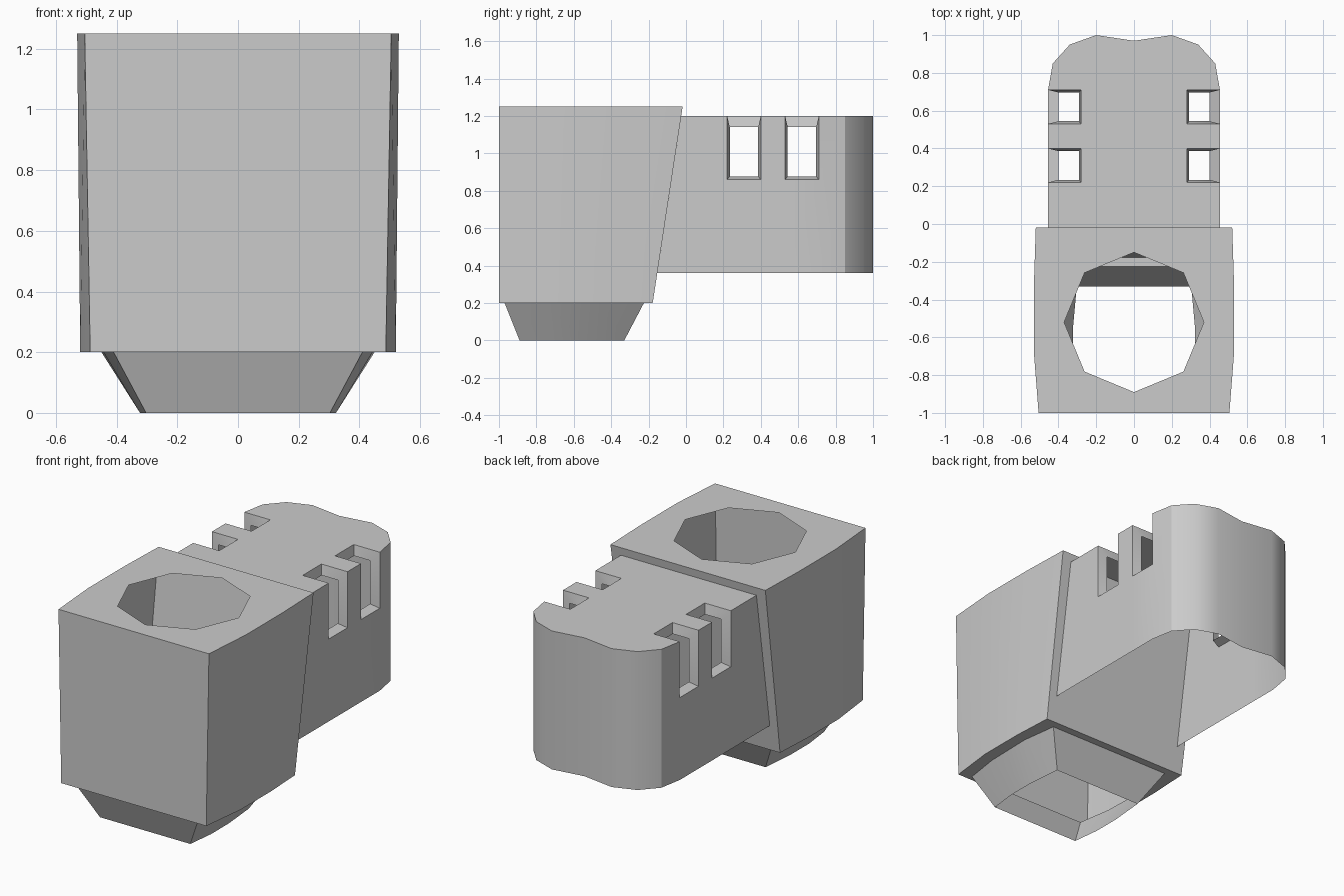
import bpy, bmesh, math

if "Cube" in bpy.data.objects:
    bpy.data.objects.remove(bpy.data.objects["Cube"])


def finish(name, faces):
    """Make a half (x >= 0) from face point lists, mirror it and shade it."""
    bm = bmesh.new()
    for pts in faces:
        for s in (1, -1):
            bm.faces.new([bm.verts.new((s * x, y, z)) for x, y, z in pts])
    bmesh.ops.remove_doubles(bm, verts=bm.verts[:], dist=0.0005)
    bmesh.ops.recalc_face_normals(bm, faces=bm.faces[:])
    me = bpy.data.meshes.new(name)
    bm.to_mesh(me)
    bm.free()
    ob = bpy.data.objects.new(name, me)
    bpy.context.collection.objects.link(ob)
    bpy.ops.object.select_all(action='DESELECT')
    ob.select_set(True)
    bpy.context.view_layer.objects.active = ob
    bpy.ops.object.shade_smooth_by_angle(angle=math.radians(30))
    return ob


def strip(a, b, closed=False):
    """Quads between two equally long rows of points."""
    n = len(a)
    return [[a[i], a[(i + 1) % n], b[(i + 1) % n], b[i]]
            for i in range(n if closed else n - 1)]


def row(pts, z):
    """Half outline running from the front centre to the back centre."""
    pts = [(0, pts[0][1])] + pts + [(0, pts[-1][1])]
    return [(x, y, z) for x, y in pts]


# Front block: thin shell with octagonal mouth and open funnel underneath
top = row([(.505, -1), (.53, -.68), (.53, -.33), (.52, -.018)], 1.25)
base = row([(.487, -1), (.52, -.72), (.52, -.43), (.507, -.178)], .2)
funnel_top = row([(.41, -.97), (.443, -.75), (.45, -.45), (.42, -.225)], .2)
funnel_low = row([(.303, -.89), (.323, -.72), (.323, -.55), (.303, -.33)], 0)
mouth = [(.37 * math.sin(k * math.pi / 4),
          -.52 - .37 * math.cos(k * math.pi / 4), 1.25) for k in range(5)]
mouth[0], mouth[4] = (0, mouth[0][1], 1.25), (0, mouth[4][1], 1.25)
faces = [mouth + top[::-1]]
faces += strip(top, base) + strip(base, funnel_top)
faces += strip(funnel_top, funnel_low)
finish("front_block", faces)

# Rear housing: thin shell, open below, with notched upper edges
W, ZB, ZS, ZT, XS = .455, .36, .86, 1.2, .28
SLOTS = [(.22, .40), (.53, .71)]


def section(y=None):
    pts = [(W, ZB), (W, ZS), (W, ZT), (XS, ZT), (0, ZT)]
    slant = lambda z: -.178 + (z - .2) * .1524
    return [(x, slant(z) if y is None else y, z) for x, z in pts]


stations = [None] + [y for s in SLOTS for y in s]
faces = []
for i in range(len(stations) - 1):
    quads = strip(section(stations[i]), section(stations[i + 1]))
    faces += [q for k, q in enumerate(quads)
              if i % 2 == 0 or k not in (1, 2)]

# Recessed lips around each notch
for y0, y1 in SLOTS:
    outer = [p for p in section(y0)[1:4]] + section(y1)[3:0:-1]
    lip = [(.40, .877), (.40, 1.14), (.292, 1.14)]
    inner = [(x, y0 + .014, z) for x, z in lip]
    inner += [(x, y1 - .014, z) for x, z in lip[::-1]]
    faces += strip(outer, inner, True)

# Rounded rear end with a shallow dip in the middle
curve = [(W, .71), (.43, .85), (.34, .95), (.2, 1), (0, .97)]
rows = [[(x, y, z) for x, y in curve] for z in (ZB, ZS, ZT)]
faces += strip(rows[0], rows[1]) + strip(rows[1], rows[2])
faces.append(rows[2] + [(0, .71, ZT), (XS, .71, ZT)])
finish("rear_housing", faces)
